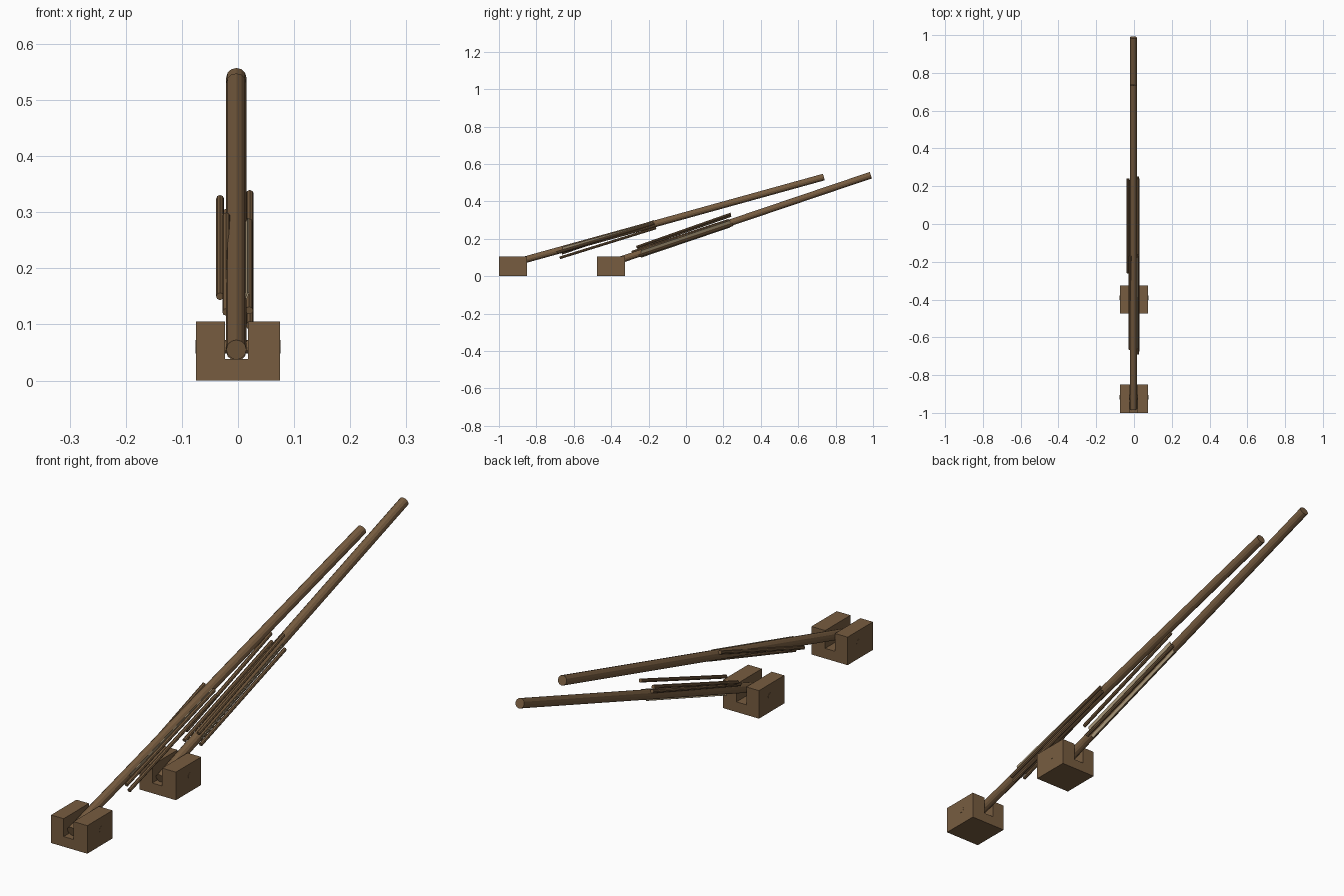
import bpy, bmesh
from mathutils import Vector, Matrix

if "Cube" in bpy.data.objects:
    bpy.data.objects.remove(bpy.data.objects["Cube"])


def material(name, rgb):
    m = bpy.data.materials.new(name)
    m.diffuse_color = (*rgb, 1)
    m.use_nodes = True
    m.node_tree.nodes["Principled BSDF"].inputs["Base Color"].default_value = m.diffuse_color
    return m


BROWN = material("brown wood", (0.185, 0.108, 0.051))
TAN = material("pale tan cloth", (0.46, 0.36, 0.22))


def finish(name, bm, mat):
    bmesh.ops.recalc_face_normals(bm, faces=bm.faces)
    me = bpy.data.meshes.new(name)
    bm.to_mesh(me)
    bm.free()
    me.materials.append(mat)
    ob = bpy.data.objects.new(name, me)
    bpy.context.collection.objects.link(ob)
    return ob


def rod(name, a, b, r, sides, mat=BROWN):
    a, b = Vector(a), Vector(b)
    d = b - a
    rot = d.to_track_quat('Z', 'Y').to_matrix().to_4x4()
    bm = bmesh.new()
    bmesh.ops.create_cone(bm, cap_ends=True, segments=sides, radius1=r, radius2=r,
                          depth=d.length, matrix=Matrix.Translation((a + b) / 2) @ rot)
    return finish(name, bm, mat)


def extrude(name, outline, along, mat):
    """Closed outline of 3D points pushed along a vector."""
    bm = bmesh.new()
    f = bm.faces.new([bm.verts.new(p) for p in outline])
    res = bmesh.ops.extrude_face_region(bm, geom=[f])
    bmesh.ops.translate(bm, vec=along,
                        verts=[v for v in res['geom'] if isinstance(v, bmesh.types.BMVert)])
    return finish(name, bm, mat)


def slotted_block(name, y0):
    # block with a slot open at the top, running front to back
    prof = [(-.075, 0), (.075, 0), (.075, .105), (.018, .105),
            (.018, .038), (-.023, .038), (-.023, .105), (-.075, .105)]
    extrude(name, [(x, y0, z) for x, z in prof], (0, .15, 0), BROWN)
    # pivot pin, flush with the sides
    rod(name + "_pin", (-.0755, y0 + .084, .06), (.0755, y0 + .084, .06), .012, 12)


def cloth(name, a, b, p, q):
    # narrow strip from a to b; p and q are (x, z) offsets of its two edges
    a, b = Vector(a), Vector(b)
    n = Vector((q[1] - p[1], 0, p[0] - q[0])).normalized() * .003
    P, Q = Vector((p[0], 0, p[1])), Vector((q[0], 0, q[1]))
    extrude(name, [a + P, a + Q, a + Q + n, a + P + n], b - a, TAN)


# bases
slotted_block("front_base", -1.0)
slotted_block("rear_base", -.475)

# long tilted poles
rod("front_pole", (-.003, -.98, .055), (-.003, .737, .53), .018, 12)
rod("rear_pole", (-.003, -.455, .052), (-.003, .988, .54), .018, 12)

# thin sticks beside the poles: x, start (y, z), end (y, z)
sticks = {
    "front_pole_stick": [(.021, (-.675, .098), (-.16, .258)),
                         (.020, (-.69, .125), (-.17, .282)),
                         (-.021, (-.665, .122), (-.17, .293))],
    "rear_pole_stick": [(-.032, (-.26, .150), (.24, .324)),
                        (.021, (-.265, .155), (.24, .333)),
                        (.020, (-.25, .108), (.25, .275)),
                        (-.020, (-.29, .128), (.23, .300))],
}
for name, group in sticks.items():
    for i, (x, s, e) in enumerate(group):
        rod(f"{name}_{i + 1}", (x, *s), (x, *e), .007, 8)

# rolled cloth strips tucked between sticks and poles
cloth("rear_cloth", (-.003, -.24, .125), (-.003, .235, .286), (.026, .012), (.004, -.026))
cloth("front_cloth", (-.003, -.66, .144), (-.003, -.18, .277), (.023, .012), (.015, -.008))
